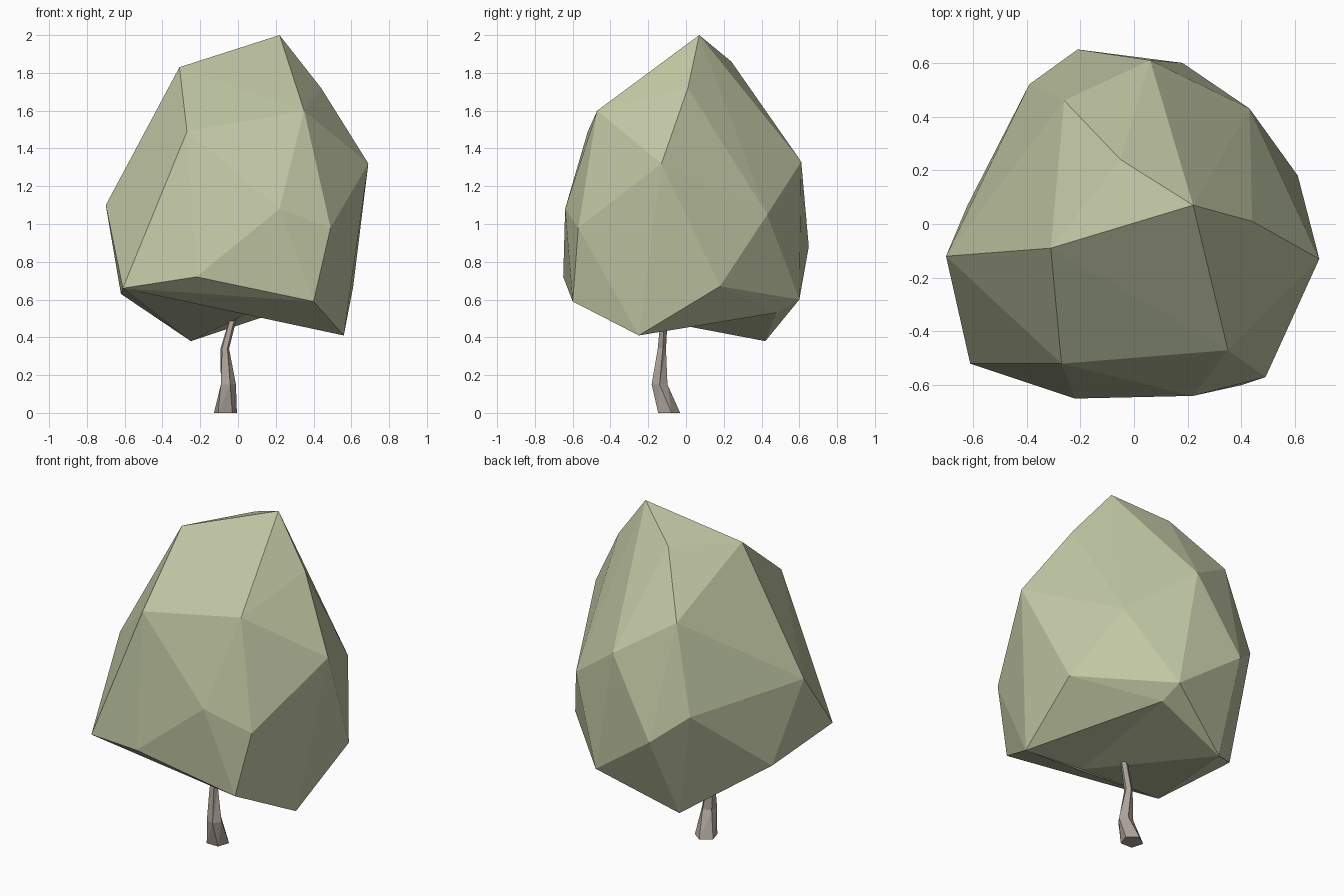
import bpy, bmesh
from math import cos, sin, tau

if "Cube" in bpy.data.objects:
    bpy.data.objects.remove(bpy.data.objects["Cube"])


def finish(bm, name, color):
    bmesh.ops.recalc_face_normals(bm, faces=bm.faces[:])
    mesh = bpy.data.meshes.new(name)
    bm.to_mesh(mesh)
    bm.free()
    mat = bpy.data.materials.new(name)
    mat.diffuse_color = (*color, 1)
    mat.use_nodes = True
    mat.node_tree.nodes["Principled BSDF"].inputs["Base Color"].default_value = mat.diffuse_color
    mesh.materials.append(mat)
    obj = bpy.data.objects.new(name, mesh)
    bpy.context.collection.objects.link(obj)
    return obj


# Crown: a faceted hull around the key corner points
upper = [
    (0.22, 0.07, 2.0), (-0.31, -0.09, 1.83), (-0.27, -0.52, 1.49),
    (0.35, -0.47, 1.6), (0.69, -0.13, 1.32), (0.44, 0.01, 1.72),
    (-0.7, -0.12, 1.1), (-0.22, -0.65, 0.72), (0.22, -0.64, 1.08),
    (0.49, -0.57, 0.98), (0.4, -0.6, 0.59), (-0.05, 0.24, 1.86),
    (0.06, 0.61, 1.33), (-0.26, 0.46, 1.54), (0.43, 0.43, 1.05),
    (-0.21, 0.65, 0.88), (-0.39, 0.52, 1.03), (-0.62, 0.07, 0.63),
]
rim = {'left': (-0.61, -0.52, 0.66), 'right': (0.56, -0.25, 0.41),
       'side': (0.61, 0.18, 0.67), 'back': (0.18, 0.6, 0.6),
       'low': (-0.25, 0.42, 0.38)}
bm = bmesh.new()
for p in upper:
    bm.verts.new(p)
v = {k: bm.verts.new(p) for k, p in rim.items()}
bmesh.ops.convex_hull(bm, input=bm.verts[:])

# Underside: open the hull bottom and refill it with a dented surface
under = set(v.values())
bmesh.ops.delete(bm, geom=[f for f in bm.faces if set(f.verts) <= under],
                 context='FACES_ONLY')
v['dent'] = bm.verts.new((0.2, 0.48, 0.53))
v['mid'] = bm.verts.new((0.06, -0.37, 0.53))
for tri in ('left mid low', 'left mid right', 'mid right dent', 'mid dent low',
            'right side dent', 'side back dent', 'back low dent'):
    bm.faces.new([v[k] for k in tri.split()])
finish(bm, 'crown', (0.53, 0.57, 0.37))

# Trunk: crooked five-sided taper
bm = bmesh.new()
rings = []
for x, y, z, r, turn in ((-0.067, -0.095, 0, 0.064, 0.3),
                         (-0.055, -0.14, 0.15, 0.044, 0.0),
                         (-0.07, -0.13, 0.34, 0.024, 0.3),
                         (-0.005, -0.11, 0.58, 0.018, 0.0)):
    rings.append([bm.verts.new((x + r * cos(tau * i / 5 + turn),
                                y + r * sin(tau * i / 5 + turn), z))
                  for i in range(5)])
for a, b in zip(rings, rings[1:]):
    for i in range(5):
        j = (i + 1) % 5
        bm.faces.new((a[i], a[j], b[j]))
        bm.faces.new((a[i], b[j], b[i]))
bm.faces.new(rings[0])
bm.faces.new(rings[-1])
finish(bm, 'trunk', (0.42, 0.37, 0.33))
